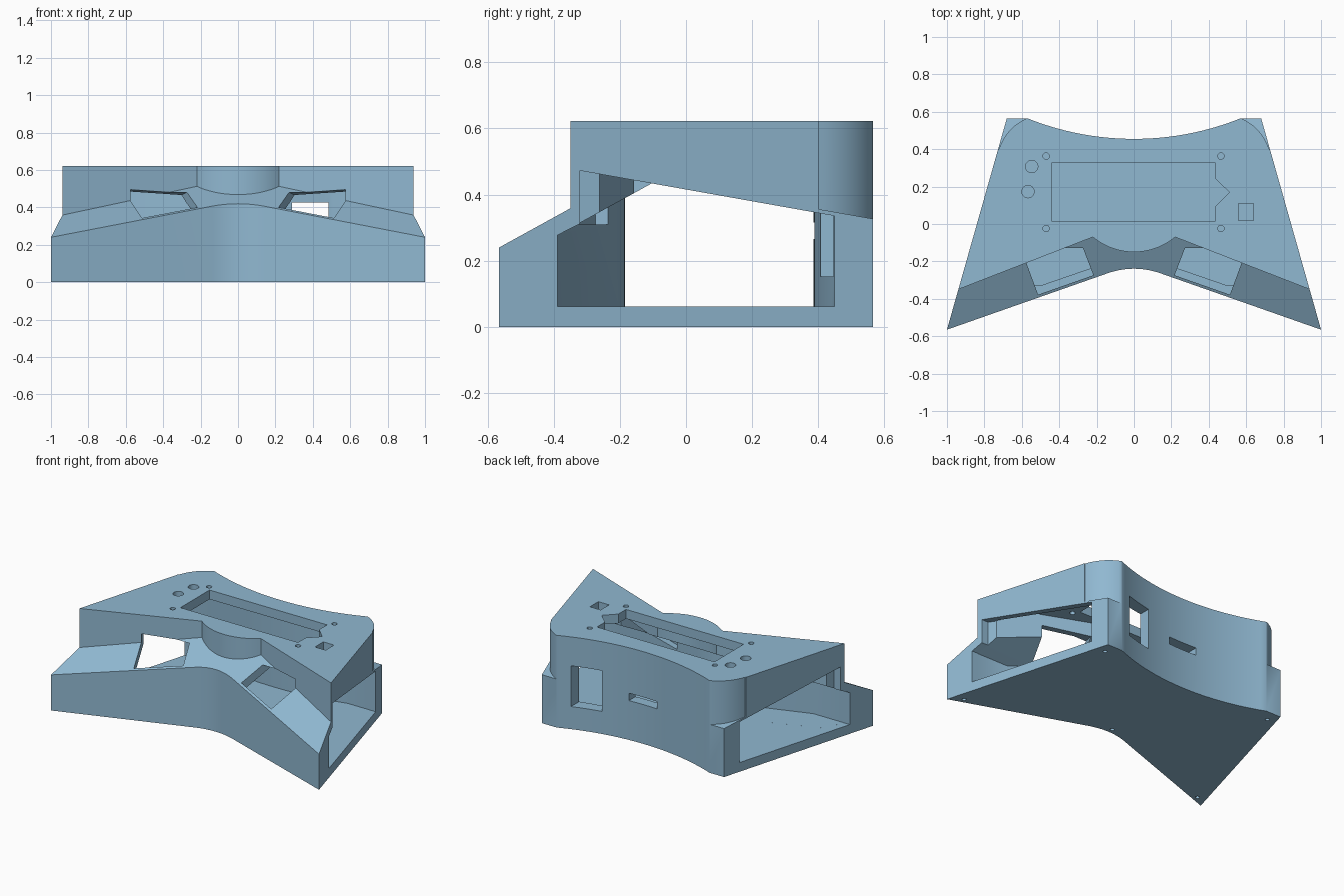
import bpy, bmesh, math

if "Cube" in bpy.data.objects:
    bpy.data.objects.remove(bpy.data.objects["Cube"])

blue = bpy.data.materials.new("steel_blue")
blue.diffuse_color = (0.28, 0.48, 0.64, 1)
blue.use_nodes = True
blue.node_tree.nodes["Principled BSDF"].inputs["Base Color"].default_value = blue.diffuse_color


def loft(name, ring_a, ring_b):
    """Closed solid between two matching rings of 3D points."""
    bm = bmesh.new()
    a = [bm.verts.new(p) for p in ring_a]
    b = [bm.verts.new(p) for p in ring_b]
    n = len(a)
    bm.faces.new(a[::-1])
    bm.faces.new(b)
    for i in range(n):
        j = (i + 1) % n
        bm.faces.new((a[i], a[j], b[j], b[i]))
    bmesh.ops.recalc_face_normals(bm, faces=bm.faces)
    me = bpy.data.meshes.new(name)
    bm.to_mesh(me)
    bm.free()
    ob = bpy.data.objects.new(name, me)
    bpy.context.collection.objects.link(ob)
    me.materials.append(blue)
    return ob


def prism(name, plan, z0, z1):
    """Vertical solid; z0 and z1 are numbers or functions of y."""
    h = lambda z, y: z(y) if callable(z) else z
    return loft(name, [(x, y, h(z0, y)) for x, y in plan],
                [(x, y, h(z1, y)) for x, y in plan])


def box(name, x0, x1, y0, y1, z0, z1):
    return prism(name, [(x0, y0), (x1, y0), (x1, y1), (x0, y1)], z0, z1)


def disc(x, y, r, n=24):
    return [(x + r * math.cos(2 * math.pi * i / n),
             y + r * math.sin(2 * math.pi * i / n)) for i in range(n)]


def bezier(a, c, b, n):
    return [tuple((1 - t) ** 2 * a[k] + 2 * t * (1 - t) * c[k] + t * t * b[k] for k in (0, 1))
            for t in (i / n for i in range(n + 1))]


def arc(half, y_end, y_mid, n=24):
    """Circular arc from x=-half to x=half through (0, y_mid)."""
    sag = y_end - y_mid
    r = (half * half + sag * sag) / (2 * sag)
    a = math.asin(half / r)
    return [(r * math.sin(t), y_mid + r - r * math.cos(t))
            for t in (-a + 2 * a * i / n for i in range(n + 1))]


def flip(pts, s):
    return [(s * x, y) for x, y in pts]


# sloping planes
slope = lambda y: 0.24 + 0.55 * (y + 0.565)
under = lambda y: slope(y) - 0.06
slant = lambda y: 0.475 - 0.178 * (y + 0.335)
side_x = lambda y, inset: 0.84 - 0.286 * y - inset

# full footprint body
front = bezier((-0.14, -0.263), (0, -0.215), (0.14, -0.263), 16)
back = arc(0.57, 0.565, 0.455, 32)
body = prism("enclosure", [(-1, -0.565)] + front + [(1, -0.565), (0.68, 0.565)]
             + back[::-1] + [(-0.68, 0.565)], 0, 0.622)


def cut(ob):
    m = body.modifiers.new("cut", 'BOOLEAN')
    m.operation = 'DIFFERENCE'
    m.solver = 'EXACT'
    m.object = ob
    bpy.context.view_layer.objects.active = body
    bpy.ops.object.modifier_apply(modifier=m.name)
    bpy.data.objects.remove(ob)


# sloped front deck in front of the raised wall
wall = arc(0.22, -0.07, -0.15)
e = (1.1, -0.412)
cut(prism("deck_cutter", [(-1.1, -0.8), (1.1, -0.8), e] + wall[::-1] + [(-e[0], e[1])],
          slope, 1))

# rounded upper rear corners above a slanted ledge
corner = bezier((0.57, 0.566), (0.68, 0.52), (0.722, 0.40), 12)
for s in (-1, 1):
    cut(prism("corner_cutter", flip(corner + [(0.9, 0.40), (0.9, 0.7), (0.57, 0.7)], s),
              lambda y: slant(y) + 0.012, 1))

# upper cavity
inner_wall = arc(0.22, -0.011, -0.093)
inner_back = arc(0.5, 0.45, 0.385)
cut(prism("upper_cavity_cutter", [(-0.872, -0.265)] + inner_wall
          + [(0.872, -0.265), (side_x(0.45, 0.045), 0.45)] + inner_back[::-1]
          + [(-side_x(0.45, 0.045), 0.45)], 0.062, 0.56))

# lower cavity beneath the deck
inner_front = bezier((-0.14, -0.205), (0, -0.165), (0.14, -0.205), 16)
xa, xb = side_x(-0.39, 0.047), side_x(0.02, 0.047)
cut(prism("lower_cavity_cutter", [(-xa, -0.39), (-0.676, -0.39)] + inner_front
          + [(0.676, -0.39), (xa, -0.39), (xb, 0.02), (-xb, 0.02)], 0.0621, under))

# side openings with a slanted top
profile = [(-0.389, 0.062), (-0.389, 0.277), (-0.32, 0.312), (-0.32, slant(-0.32)),
           (0.449, slant(0.449)), (0.449, 0.062)]
for s in (-1, 1):
    cut(loft("side_cutter", [(s * side_x(y, 0.051), y, z) for y, z in profile],
             [(s * 1.2, y, z) for y, z in profile]))

# angled openings through deck and raised wall
hole = [(-0.605, -0.13), (-0.575, -0.21), (-0.513, -0.378), (-0.217, -0.274),
        (-0.28, -0.11), (-0.31, -0.02)]
for s in (-1, 1):
    cut(prism("deck_hole_cutter", flip(hole, s), 0.31,
              lambda y: 0.495 - 0.174 * (y + 0.21)))

# rear window and cable slot
cut(box("window_cutter", 0.29, 0.485, 0.36, 0.7, 0.152, 0.427))
cut(box("slot_cutter", -0.105, 0.105, 0.30, 0.7, 0.265, 0.315))

# display opening with notch, square opening
cut(prism("display_cutter", [(-0.44, 0.015), (0.437, 0.015), (0.437, 0.096), (0.51, 0.17),
                             (0.437, 0.24), (0.437, 0.325), (-0.44, 0.325)], 0.5, 0.8))
cut(box("switch_cutter", 0.56, 0.64, 0.02, 0.11, 0.5, 0.8))

# round button and screw holes in the lid
for x, y, r in [(-0.547, 0.307, 0.033), (-0.567, 0.173, 0.033), (-0.47, 0.363, 0.017),
                (-0.47, -0.024, 0.017), (0.465, 0.363, 0.017), (0.465, -0.024, 0.017)]:
    cut(prism("lid_hole_cutter", disc(x, y, r), 0.5, 0.8))

# blind screw holes in the underside
for x, y in [(-0.92, -0.5), (0.92, -0.5), (-0.64, 0.49), (0.64, 0.49), (0, -0.205)]:
    cut(prism("foot_hole_cutter", disc(x, y, 0.013, 16), -0.1, 0.045))

bpy.ops.object.select_all(action='DESELECT')
body.select_set(True)
bpy.context.view_layer.objects.active = body
bpy.ops.object.shade_smooth_by_angle(angle=math.radians(25))
